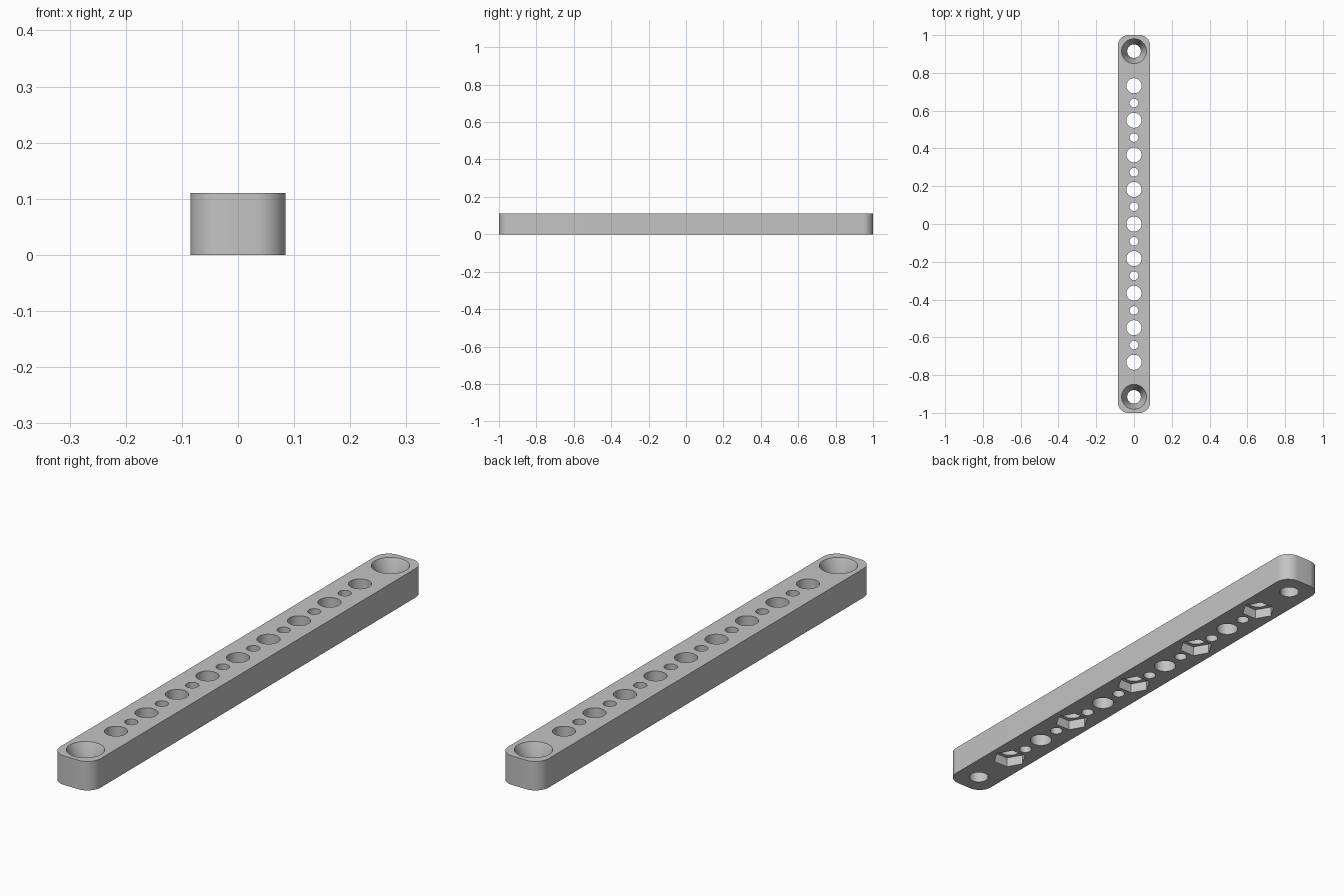
import bpy
import bmesh
from math import cos, sin, pi, radians

cube = bpy.data.objects.get("Cube")
if cube:
    bpy.data.objects.remove(cube, do_unlink=True)

WIDTH, LENGTH, HEIGHT, CORNER = 0.17, 2.0, 0.11, 0.055
PITCH = 0.183          # spacing of the large holes
END_Y = 0.915          # mounting hole position
OVER = 0.02            # cutters overshoot the faces

gray = bpy.data.materials.new("plain gray")
gray.use_nodes = True
color = (0.55, 0.55, 0.55, 1)
gray.diffuse_color = color
gray.node_tree.nodes["Principled BSDF"].inputs["Base Color"].default_value = color


def make_object(name, bm):
    bmesh.ops.recalc_face_normals(bm, faces=bm.faces)
    mesh = bpy.data.meshes.new(name)
    bm.to_mesh(mesh)
    bm.free()
    mesh.materials.append(gray)
    obj = bpy.data.objects.new(name, mesh)
    bpy.context.collection.objects.link(obj)
    return obj


def loft(bm, rings):
    """Closed solid through rings of equal point count."""
    loops = [[bm.verts.new(p) for p in ring] for ring in rings]
    n = len(loops[0])
    for low, high in zip(loops, loops[1:]):
        for i in range(n):
            j = (i + 1) % n
            bm.faces.new((low[i], low[j], high[j], high[i]))
    bm.faces.new(loops[0][::-1])
    bm.faces.new(loops[-1])


def turned(bm, y, profile, sides=48):
    """Solid of revolution about a vertical axis at y."""
    loft(bm, [[(r * cos(2 * pi * i / sides), y + r * sin(2 * pi * i / sides), z)
               for i in range(sides)] for r, z in profile])


def cut(target, cutter):
    mod = target.modifiers.new("cut", "BOOLEAN")
    mod.operation = "DIFFERENCE"
    mod.solver = "EXACT"
    mod.object = cutter
    bpy.context.view_layer.update()
    graph = bpy.context.evaluated_depsgraph_get()
    mesh = bpy.data.meshes.new_from_object(target.evaluated_get(graph))
    target.modifiers.clear()
    target.data = mesh
    bpy.data.objects.remove(cutter, do_unlink=True)


# Bar with rounded vertical corners
outline = []
corners = [(1, 1), (-1, 1), (-1, -1), (1, -1)]
steps = 12
for q, (sx, sy) in enumerate(corners):
    for i in range(steps + 1):
        a = pi / 2 * (q + i / steps)
        outline.append((sx * (WIDTH / 2 - CORNER) + CORNER * cos(a),
                        sy * (LENGTH / 2 - CORNER) + CORNER * sin(a)))
bm = bmesh.new()
loft(bm, [[(x, y, z) for x, y in outline] for z in (0, HEIGHT)])
bar = make_object("perforated_bar", bm)

# Large and small through holes, and tapered mounting holes at the ends
bm = bmesh.new()
for k in range(-4, 5):
    turned(bm, k * PITCH, [(0.04, -OVER), (0.04, HEIGHT + OVER)])
for k in range(-4, 4):
    turned(bm, (k + 0.5) * PITCH, [(0.023, -OVER), (0.023, HEIGHT + OVER)], 32)
for y in (-END_Y, END_Y):
    turned(bm, y, [(0.036, -OVER), (0.036, 0.04), (0.066, HEIGHT), (0.066, HEIGHT + OVER)])
cut(bar, make_object("hole_cutter", bm))

# Hexagonal nut pockets under every second large hole
bm = bmesh.new()
for k in range(-4, 5, 2):
    turned(bm, k * PITCH, [(0.062, -OVER), (0.062, 0.038)], 6)
cut(bar, make_object("nut_pocket_cutter", bm))

bpy.ops.object.select_all(action="DESELECT")
bar.select_set(True)
bpy.context.view_layer.objects.active = bar
bpy.ops.object.shade_smooth_by_angle(angle=radians(30))
